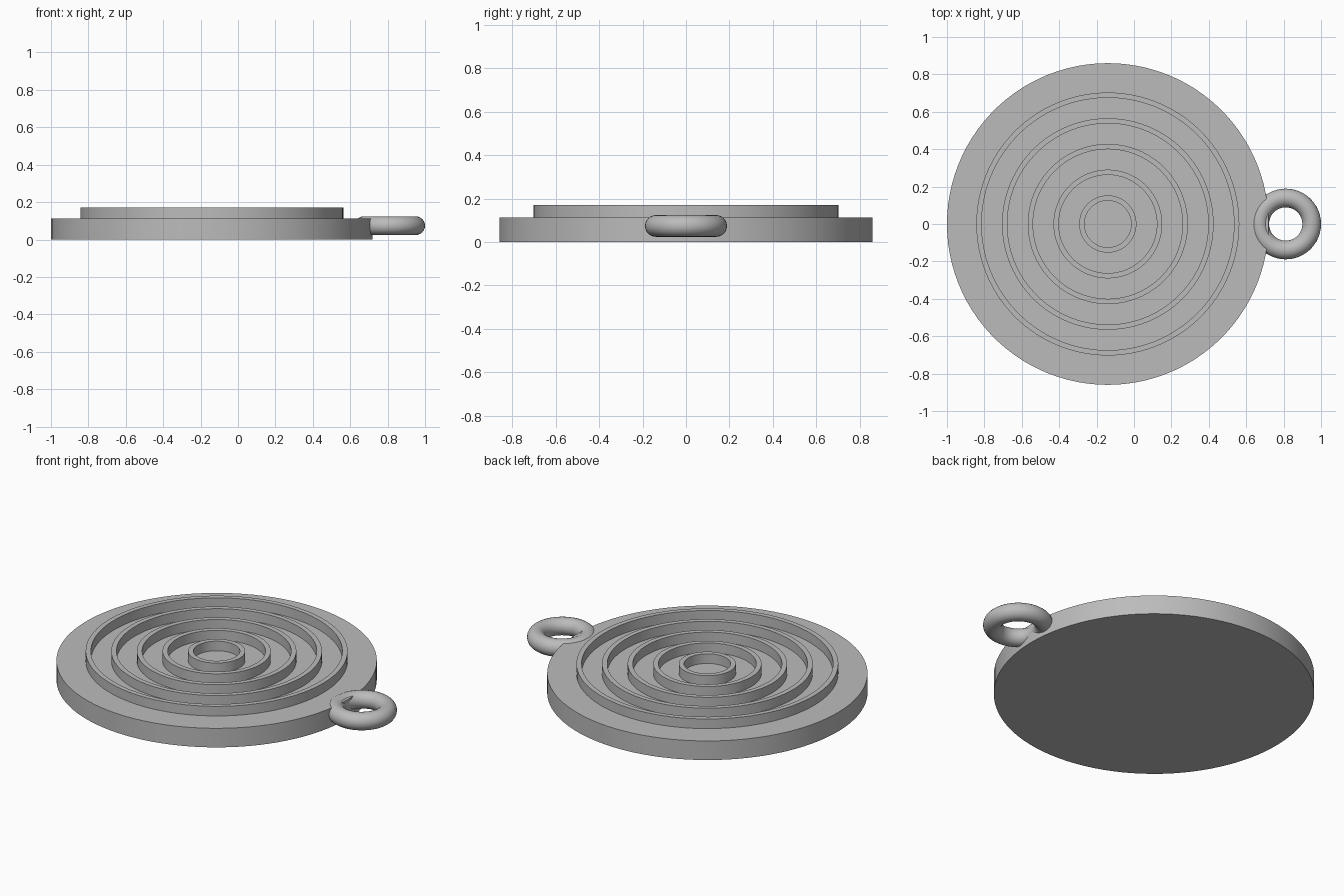
import bpy, bmesh, math
from mathutils import Matrix, Vector

cube = bpy.data.objects.get("Cube")
if cube:
    bpy.data.objects.remove(cube, do_unlink=True)

CENTRE_X = -0.14
DISC_R, DISC_TOP = 0.86, 0.113
RIDGE_TOP, RIDGE_WIDTH = 0.17, 0.028
SEGMENTS = 100

grey = bpy.data.materials.new("plain grey")
grey.use_nodes = True
colour = (0.5, 0.5, 0.5, 1)
grey.diffuse_color = colour
grey.node_tree.nodes["Principled BSDF"].inputs["Base Color"].default_value = colour


def lathe(name, profile, x, closed, steps):
    """Spin a radius/height profile about a vertical axis at x."""
    bm = bmesh.new()
    verts = [bm.verts.new((r, 0, z)) for r, z in profile]
    edges = [bm.edges.new(pair) for pair in zip(verts, verts[1:])]
    if closed:
        edges.append(bm.edges.new((verts[-1], verts[0])))
    bmesh.ops.spin(bm, geom=verts + edges, cent=(0, 0, 0), axis=(0, 0, 1),
                   angle=math.tau, steps=steps, use_merge=False)
    bmesh.ops.remove_doubles(bm, verts=bm.verts, dist=1e-5)
    bmesh.ops.recalc_face_normals(bm, faces=bm.faces)
    mesh = bpy.data.meshes.new(name)
    bm.to_mesh(mesh)
    bm.free()
    mesh.materials.append(grey)
    obj = bpy.data.objects.new(name, mesh)
    obj.location.x = x
    bpy.context.collection.objects.link(obj)
    bpy.ops.object.select_all(action="DESELECT")
    obj.select_set(True)
    bpy.context.view_layer.objects.active = obj
    bpy.ops.object.shade_smooth_by_angle(angle=math.radians(30))
    return obj


# Flat round base
lathe("base_disc", [(0, 0), (DISC_R, 0), (DISC_R, DISC_TOP), (0, DISC_TOP)],
      CENTRE_X, False, SEGMENTS)

# Evenly spaced concentric ridges, sunk slightly into the base
for i in range(5):
    outer = 0.153 + i * 0.1375
    inner = outer - RIDGE_WIDTH
    low = DISC_TOP - 0.01
    lathe(f"ridge_{i + 1}",
          [(inner, low), (outer, low), (outer, RIDGE_TOP), (inner, RIDGE_TOP)],
          CENTRE_X, True, SEGMENTS)

# Hanging loop on the left edge
major, minor, loop_z = 0.139, 0.05, 0.074
sides = 24
section = [(major + minor * math.cos(math.tau * k / sides),
            loop_z + minor * math.sin(math.tau * k / sides)) for k in range(sides)]
lathe("hanging_loop", section, 1 - major - minor, True, 48)
